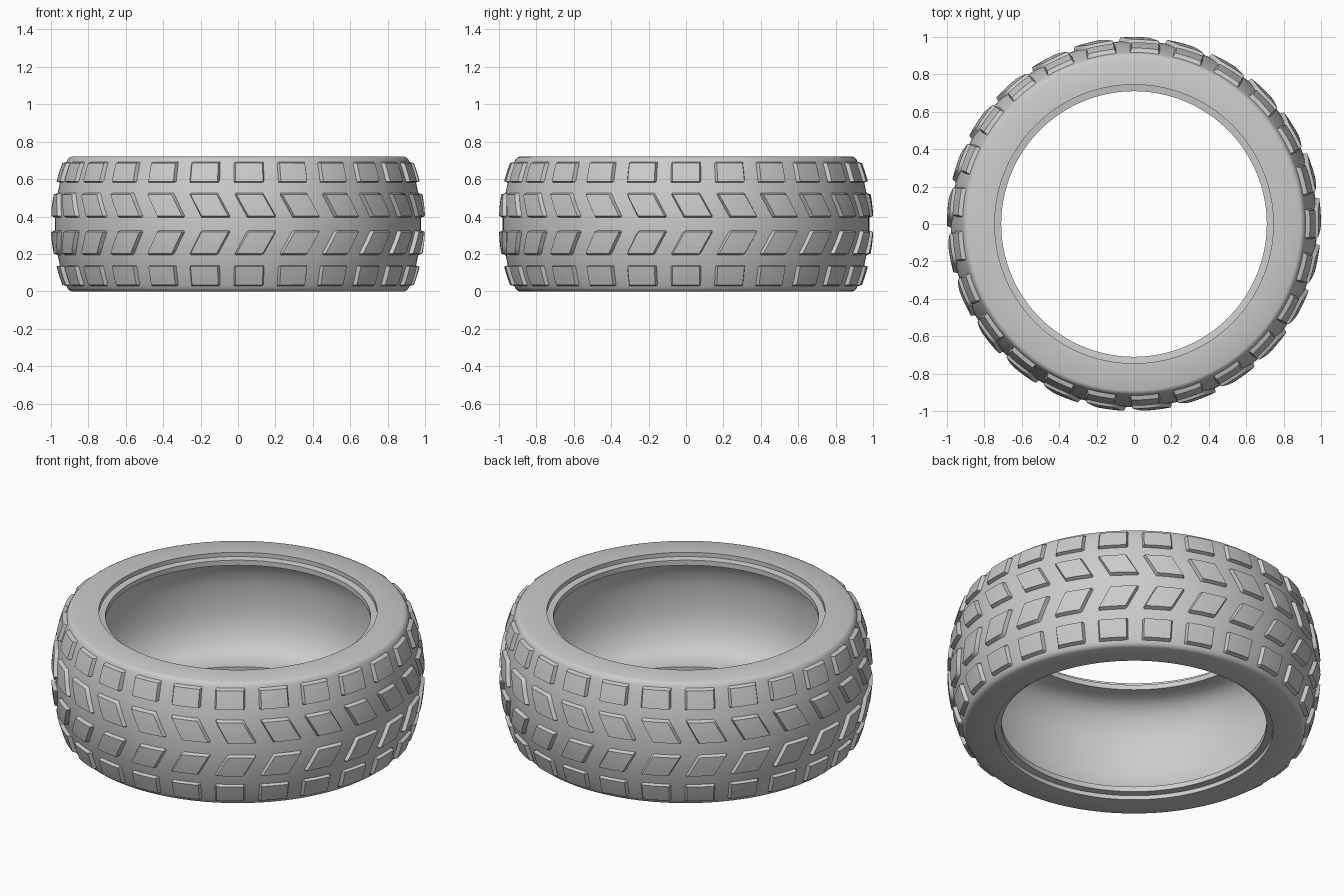
import bpy, bmesh, math

if "Cube" in bpy.data.objects:
    bpy.data.objects.remove(bpy.data.objects["Cube"])

MID = 0.36        # half the tyre width
SEGMENTS = 150
BLOCKS = 25       # tread blocks per row

rubber = bpy.data.materials.new("grey rubber")
rubber.use_nodes = True
grey = (0.6, 0.6, 0.6, 1)
rubber.diffuse_color = grey
rubber.node_tree.nodes["Principled BSDF"].inputs["Base Color"].default_value = grey


def crown(z):
    """Outer radius of the tyre body at height z."""
    return 0.98 - 0.57 * (z - MID) ** 2


def polar(r, a, z):
    return (r * math.cos(a), r * math.sin(a), z)


def finish(bm, name):
    bmesh.ops.recalc_face_normals(bm, faces=bm.faces)
    mesh = bpy.data.meshes.new(name)
    bm.to_mesh(mesh)
    bm.free()
    mesh.materials.append(rubber)
    ob = bpy.data.objects.new(name, mesh)
    bpy.context.collection.objects.link(ob)
    bpy.ops.object.select_all(action="DESELECT")
    ob.select_set(True)
    bpy.context.view_layer.objects.active = ob
    bpy.ops.object.shade_smooth_by_angle(angle=math.radians(28))
    return ob


# Tyre body: half cross-section mirrored about the middle, then revolved
half = [(crown(MID + u), MID + u) for u in (0.04, 0.1, 0.16, 0.22, 0.28, 0.33)]
half += [(0.911, 0.705), (0.903, 0.714), (0.89, 0.72),          # shoulder
         (0.745, 0.72), (0.745, 0.695), (0.71, 0.69), (0.71, 0.66),  # bead
         (0.79, 0.655), (0.84, 0.63), (0.88, 0.585),
         (0.91, 0.52), (0.928, 0.44)]                            # cavity
profile = half + [(r, 2 * MID - z) for r, z in reversed(half)]

bm = bmesh.new()
rings = [[bm.verts.new(polar(r, math.tau * i / SEGMENTS, z)) for r, z in profile]
         for i in range(SEGMENTS)]
n = len(profile)
for i in range(SEGMENTS):
    a, b = rings[i], rings[(i + 1) % SEGMENTS]
    for j in range(n):
        k = (j + 1) % n
        bm.faces.new((a[j], b[j], b[k], a[k]))
finish(bm, "tyre_body")


# Tread rows: curved raised pads with sloping sides
def tread_row(name, z_low, z_high, a_low, a_high, half_angle):
    across = (-1, -0.87, -0.45, 0, 0.45, 0.87, 1)
    up = (0, 0.07, 0.35, 0.65, 0.93, 1)
    bm = bmesh.new()
    for b in range(BLOCKS):
        grid = []
        for t in up:
            z = z_low + t * (z_high - z_low)
            centre = math.tau * b / BLOCKS + a_low + t * (a_high - a_low)
            row = []
            for s in across:
                rim = abs(s) == 1 or t in (0, 1)
                r = crown(z) + (-0.004 if rim else 0.021)
                row.append(bm.verts.new(polar(r, centre + s * half_angle, z)))
            grid.append(row)
        for lo, hi in zip(grid, grid[1:]):
            for c in range(len(across) - 1):
                bm.faces.new((lo[c], lo[c + 1], hi[c + 1], hi[c]))
    finish(bm, name)


tread_row("upper_shoulder_blocks", 0.58, 0.693, 0, 0, 0.087)
tread_row("upper_centre_blocks", 0.393, 0.527, 0.07, -0.005, 0.082)
tread_row("lower_centre_blocks", 0.193, 0.327, -0.005, 0.07, 0.082)
tread_row("lower_shoulder_blocks", 0.027, 0.14, 0, 0, 0.087)
